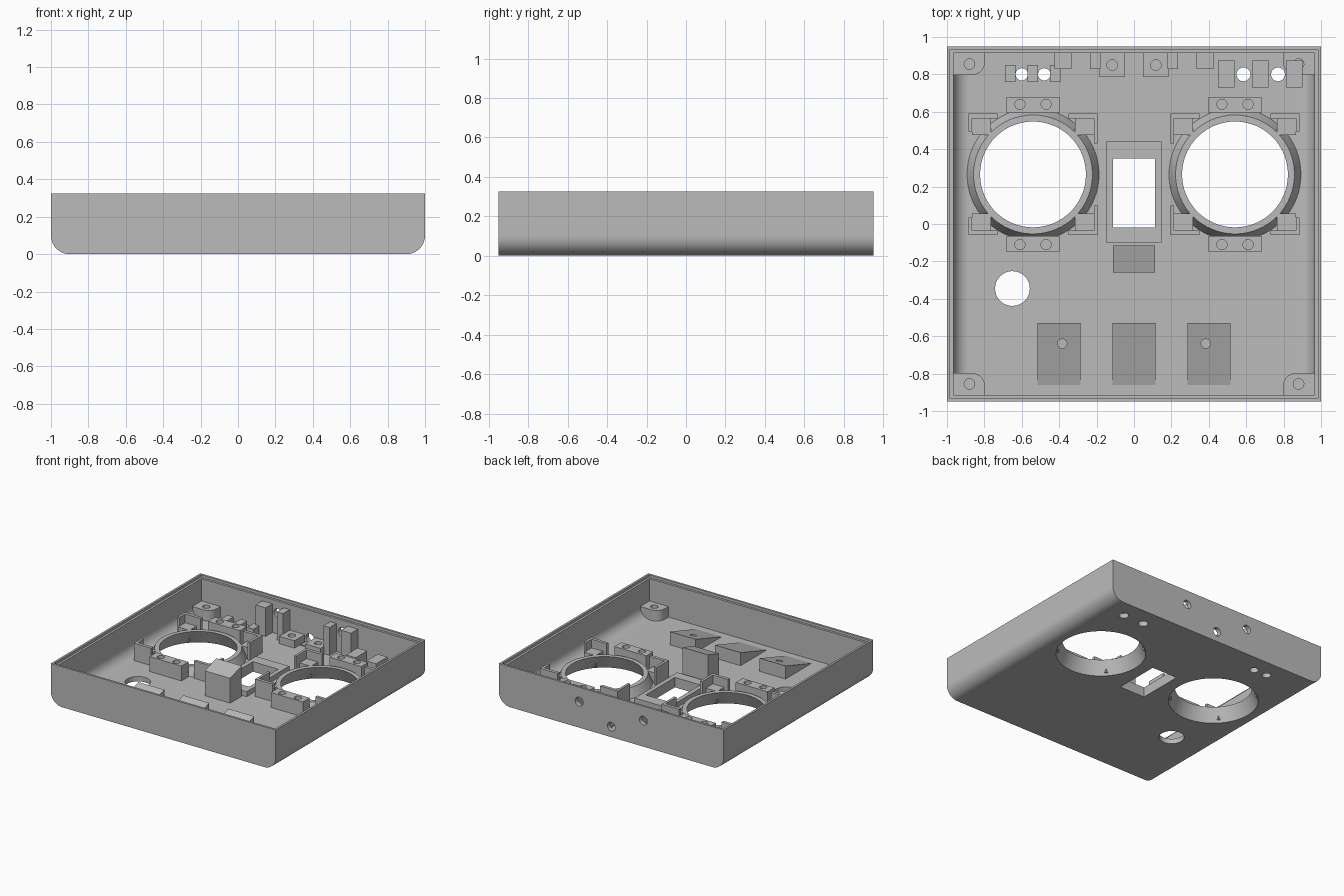
import bpy, bmesh
from math import sin, cos, pi, radians

if "Cube" in bpy.data.objects:
    bpy.data.objects.remove(bpy.data.objects["Cube"], do_unlink=True)

grey = bpy.data.materials.new("plain_grey")
grey.use_nodes = True
grey.diffuse_color = (0.5, 0.5, 0.5, 1)
grey.node_tree.nodes["Principled BSDF"].inputs["Base Color"].default_value = (0.5, 0.5, 0.5, 1)


def finish(name, bm):
    bmesh.ops.recalc_face_normals(bm, faces=bm.faces)
    mesh = bpy.data.meshes.new(name)
    bm.to_mesh(mesh)
    bm.free()
    mesh.materials.append(grey)
    obj = bpy.data.objects.new(name, mesh)
    bpy.context.collection.objects.link(obj)
    return obj


def prism(name, pts, axis, lo, hi):
    """Extrude a 2D outline along an axis."""
    place = {"x": lambda a, b, t: (t, a, b),
             "y": lambda a, b, t: (a, t, b),
             "z": lambda a, b, t: (a, b, t)}[axis]
    bm = bmesh.new()
    ends = [[bm.verts.new(place(a, b, t)) for a, b in pts] for t in (lo, hi)]
    for end in ends:
        bm.faces.new(end)
    n = len(pts)
    for i in range(n):
        j = (i + 1) % n
        bm.faces.new((ends[0][i], ends[0][j], ends[1][j], ends[1][i]))
    return finish(name, bm)


def box(name, x0, x1, y0, y1, z0, z1):
    x0, x1 = sorted((x0, x1))
    y0, y1 = sorted((y0, y1))
    return prism(name, [(x0, y0), (x1, y0), (x1, y1), (x0, y1)], "z", z0, z1)


def arc(cx, cy, r, a0, a1, n=12):
    angles = [radians(a0 + (a1 - a0) * i / n) for i in range(n + 1)]
    return [(cx + r * cos(a), cy + r * sin(a)) for a in angles]


def rod(axis, a, b, r, lo, hi, n=32):
    return prism("cutter", arc(a, b, r, 0, 360, n)[:-1], axis, lo, hi)


def cut(obj, cutter):
    mod = obj.modifiers.new("cut", "BOOLEAN")
    mod.operation = "DIFFERENCE"
    mod.solver = "EXACT"
    mod.object = cutter
    bpy.context.view_layer.objects.active = obj
    bpy.ops.object.modifier_apply(modifier=mod.name)
    bpy.data.objects.remove(cutter, do_unlink=True)


def smooth(obj):
    bpy.ops.object.select_all(action="DESELECT")
    obj.select_set(True)
    bpy.context.view_layer.objects.active = obj
    bpy.ops.object.shade_smooth_by_angle(angle=radians(30))


def tray_outline(half, bottom, top, r):
    return ([(-half, top)] + arc(r - half, bottom + r, r, 180, 270)
            + arc(half - r, bottom + r, r, 270, 360) + [(half, top)])


# Tray shell with rounded long edges and a stepped rim
FLOOR, SX, SY = 0.04, 0.54, 0.265
shell = prism("tray_shell", tray_outline(1, 0, 0.325, 0.1), "y", -0.95, 0.95)
cut(shell, prism("cutter", tray_outline(0.965, FLOOR, 0.5, 0.085), "y", -0.915, 0.915))
cut(shell, box("cutter", -0.983, 0.983, -0.933, 0.933, 0.305, 0.5))

# Openings in the floor and the back wall
for s in (-1, 1):
    cut(shell, rod("z", s * SX, SY, 0.34, -0.1, 0.1, 64))
for x, y, r in ((-0.65, -0.345, 0.093), (-0.6, 0.8, 0.033), (-0.48, 0.8, 0.033),
                (0.585, 0.8, 0.037), (0.77, 0.8, 0.037)):
    cut(shell, rod("z", x, y, r, -0.1, 0.1))
cut(shell, box("cutter", -0.113, 0.113, -0.02, 0.35, -0.1, 0.1))
for x, z in ((-0.286, 0.209), (0, 0.084), (0.286, 0.209)):
    cut(shell, rod("y", x, z, 0.035, 0.88, 1))
smooth(shell)

# Corner screw posts
for sx in (-1, 1):
    for sy in (-1, 1):
        outline = [(0.97, 0.93), (0.797, 0.93)] + arc(0.867, 0.867, 0.07, 180, 270) + [(0.97, 0.797)]
        post = prism("corner_post", [(sx * a, sy * b) for a, b in outline], "z", 0.035, 0.125)
        cut(post, rod("z", sx * 0.88, sy * 0.855, 0.028, 0.06, 0.2))
        smooth(post)

# Speaker seats: tapered ring, two screw bars, four corner clips
ring_profile = [(0.33, 0), (0.345, 0), (0.345, FLOOR), (0.353, FLOOR), (0.318, 0.11), (0.283, 0.11)]
for s in (-1, 1):
    bm = bmesh.new()
    rings = [[bm.verts.new((s * SX + r * cos(2 * pi * k / 64), SY + r * sin(2 * pi * k / 64), z))
              for k in range(64)] for r, z in ring_profile]
    for i in range(len(rings)):
        a, b = rings[i - 1], rings[i]
        for k in range(64):
            bm.faces.new((a[k - 1], a[k], b[k], b[k - 1]))
    smooth(finish("speaker_ring", bm))

    for t in (-1, 1):
        bar = box("speaker_screw_bar", s * SX - 0.142, s * SX + 0.142,
                  SY + t * 0.328, SY + t * 0.415, 0.02, 0.16)
        for h in (-0.07, 0.07):
            cut(bar, rod("z", s * SX + h, SY + t * 0.375, 0.027, 0.08, 0.3))
        smooth(bar)
        for side in (-1, 1):
            def clip(name, u0, u1, v0, v1, top):
                box(name, s * SX + side * u0, s * SX + side * u1, SY + t * v0, SY + t * v1, 0.02, top)
            # Clips nearer the middle of the tray have a longer arm
            arm = 0.165 if side == -s else 0.23
            clip("clip_block", 0.225, 0.327, 0.21, 0.302, 0.11)
            clip("clip_end_wall", 0.19, 0.345, 0.3, 0.325, 0.18)
            clip("clip_side_wall", 0.325, 0.345, arm, 0.305, 0.18)

# Frame around the middle window
frame = box("window_frame", -0.148, 0.148, -0.1, 0.44, 0.02, 0.08)
cut(frame, box("cutter", -0.113, 0.113, -0.02, 0.35, 0, 0.2))

# Sloped block and three ramps
prism("sloped_block", [(-0.26, 0.02), (-0.115, 0.02), (-0.115, 0.285), (-0.26, 0.24)], "x", -0.113, 0.113)
for x in (-0.4, 0, 0.4):
    ramp = prism("ramp", [(-0.86, 0.02), (-0.53, 0.02), (-0.53, 0.145), (-0.86, FLOOR)],
                 "x", x - 0.115, x + 0.115)
    if x:
        cut(ramp, rod("z", x * 0.96, -0.64, 0.025, 0.06, 0.3))
        smooth(ramp)

# Mounts along the back wall
for s in (-1, 1):
    box("tall_rib", s * 0.335, s * 0.425, 0.83, 0.925, 0.02, 0.27)
    box("narrow_rib", s * 0.18, s * 0.235, 0.83, 0.925, 0.02, 0.265)
    mount = box("low_screw_mount", s * 0.047, s * 0.185, 0.785, 0.925, 0.02, 0.1)
    cut(mount, rod("z", s * 0.117, 0.85, 0.028, 0.05, 0.2))
    smooth(mount)
box("centre_pad", -0.037, 0.037, 0.85, 0.925, 0.02, 0.048)

# Guide blocks beside the small holes
for x in (-0.662, -0.542, -0.422):
    box("small_guide", x - 0.028, x + 0.028, 0.76, 0.85, 0.02, 0.11)
for x in (0.493, 0.675, 0.857):
    box("large_guide", x - 0.043, x + 0.043, 0.73, 0.875, 0.02, 0.14)
